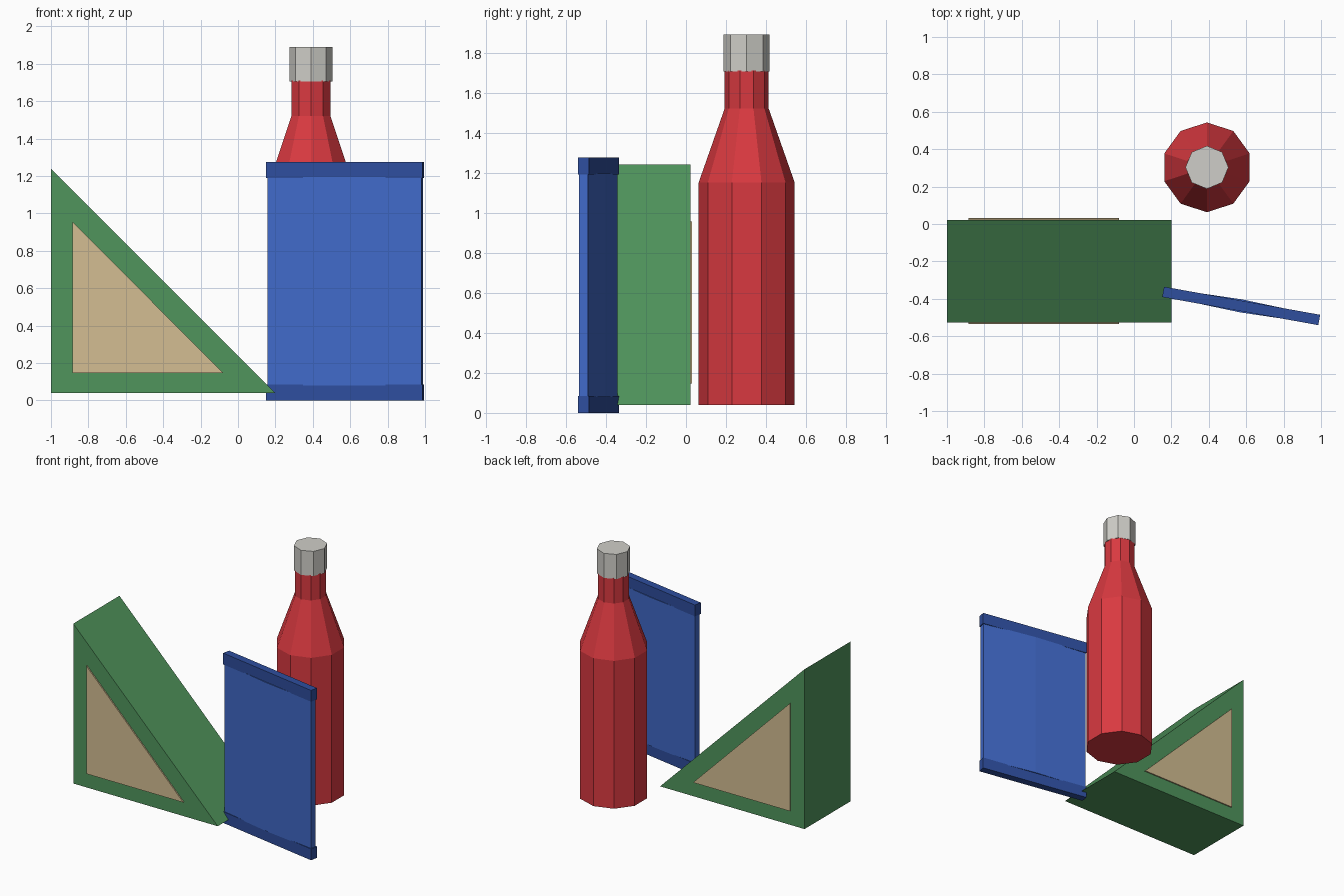
import bpy, bmesh, math
from mathutils import Matrix

if "Cube" in bpy.data.objects:
    bpy.data.objects.remove(bpy.data.objects["Cube"])


def material(name, hex_code):
    def linear(c):
        return c / 12.92 if c <= 0.04045 else ((c + 0.055) / 1.055) ** 2.4
    mat = bpy.data.materials.new(name)
    rgb = [linear(int(hex_code[i:i + 2], 16) / 255) for i in (0, 2, 4)]
    mat.diffuse_color = (*rgb, 1)
    mat.use_nodes = True
    mat.node_tree.nodes["Principled BSDF"].inputs["Base Color"].default_value = mat.diffuse_color
    return mat


RED = material("bottle red", "D93940")
GREY = material("cap grey", "CFCEC8")
GREEN = material("wedge green", "50955C")
TAN = material("panel tan", "D3BD92")
BLUE = material("board blue", "4069C8")
NAVY = material("rail blue", "2E4E9E")


def make_object(name, bm, mat, matrix=Matrix()):
    bmesh.ops.recalc_face_normals(bm, faces=bm.faces)
    mesh = bpy.data.meshes.new(name)
    bm.to_mesh(mesh)
    bm.free()
    mesh.materials.append(mat)
    obj = bpy.data.objects.new(name, mesh)
    obj.matrix_world = matrix
    bpy.context.collection.objects.link(obj)
    return obj


def prism(name, outline, depth, mat, matrix=Matrix()):
    """Extrude a closed outline of 3D points along the depth vector."""
    bm = bmesh.new()
    face = bm.faces.new([bm.verts.new(p) for p in outline])
    new = bmesh.ops.extrude_face_region(bm, geom=[face])["geom"]
    verts = [v for v in new if isinstance(v, bmesh.types.BMVert)]
    bmesh.ops.translate(bm, verts=verts, vec=depth)
    return make_object(name, bm, mat, matrix)


def lathe(name, profile, sides, centre, mat):
    """Stack rings of (radius, height) with a vertex pointing along y."""
    bm = bmesh.new()
    rings = []
    for r, z in profile:
        angles = [math.pi / 2 + math.tau * i / sides for i in range(sides)]
        rings.append([bm.verts.new((r * math.cos(a), r * math.sin(a), z)) for a in angles])
    for low, high in zip(rings, rings[1:]):
        for i in range(sides):
            j = (i + 1) % sides
            bm.faces.new((low[i], low[j], high[j], high[i]))
    bm.faces.new(rings[0])
    bm.faces.new(rings[-1])
    return make_object(name, bm, mat, Matrix.Translation((*centre, 0)))


# Bottle and its octagonal cap
BOTTLE = (0.39, 0.303)
lathe("bottle", [(0.24, 0.04), (0.24, 1.15), (0.11, 1.52), (0.11, 1.71)], 10, BOTTLE, RED)
lathe("bottle_cap", [(0.115, 1.705), (0.115, 1.89)], 8, BOTTLE, GREY)

# Triangular wedge with a thin panel on each end
FRONT, BACK = -0.526, 0.022
wedge = [(-1, FRONT, 0.04), (0.2, FRONT, 0.04), (-1, FRONT, 1.24)]
prism("wedge", wedge, (0, BACK - FRONT, 0), GREEN)
for name, y, depth in (("front_panel", FRONT, -0.009), ("back_panel", BACK, 0.009)):
    inset = [(-0.885, y, 0.147), (-0.08, y, 0.147), (-0.885, y, 0.957)]
    prism(name, inset, (0, depth, 0), TAN)

# Turned board: slightly bulged middle between two rails
TURN = Matrix.Translation((0.573, -0.438, 0)) @ Matrix.Rotation(math.radians(-10.2), 4, "Z")
HALF = 0.424
end, bulge, w = 0.022, 0.035, HALF - 0.006
lens = [(-w, -end, 0.08), (0, -bulge, 0.08), (w, -end, 0.08),
        (w, end, 0.08), (0, bulge, 0.08), (-w, end, 0.08)]
prism("board", lens, (0, 0, 1.115), BLUE, TURN)
for name, z in (("bottom_rail", 0), ("top_rail", 1.19)):
    rail = [(-HALF, -0.028, z), (HALF, -0.028, z), (HALF, 0.028, z), (-HALF, 0.028, z)]
    prism(name, rail, (0, 0, 0.085), NAVY, TURN)
